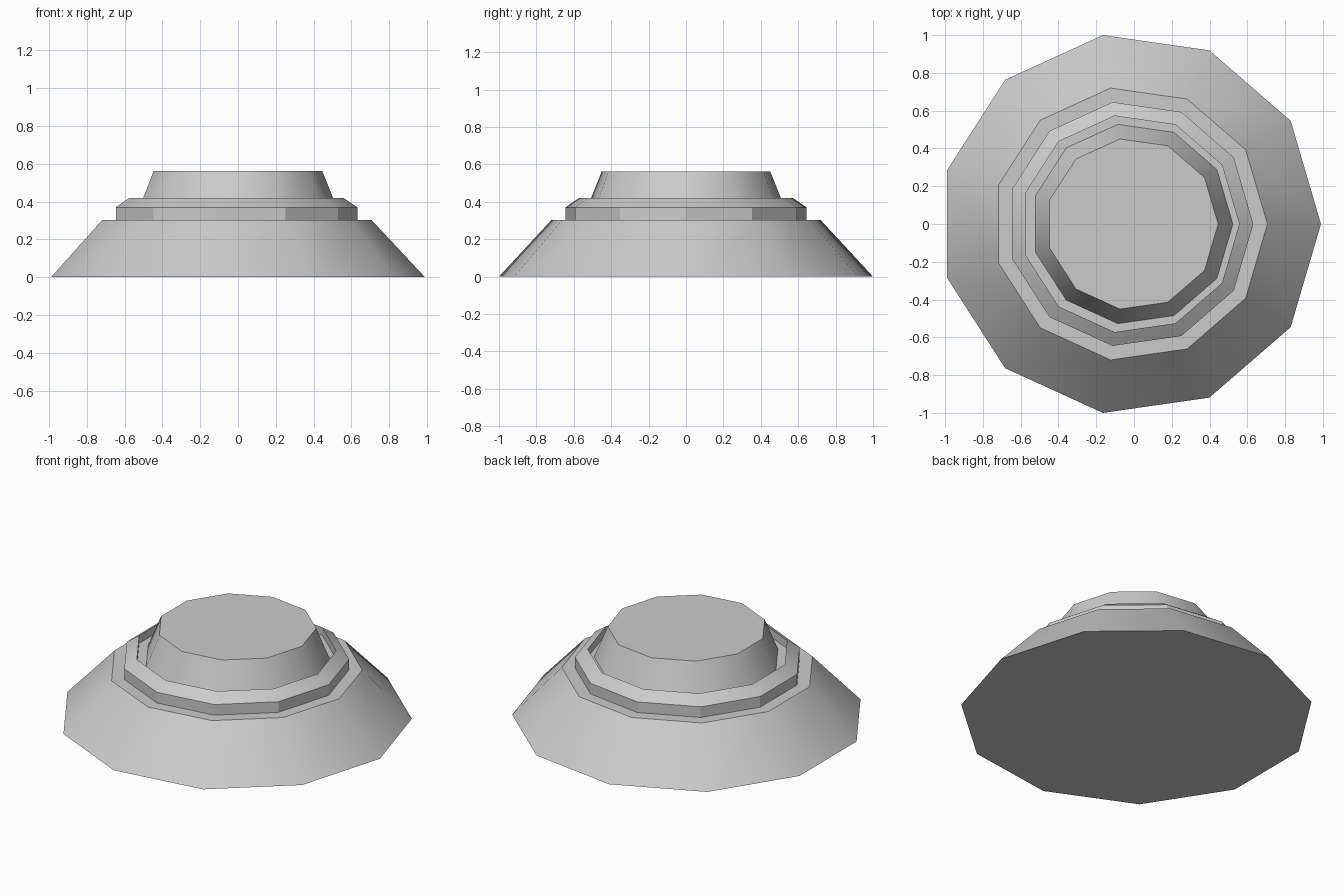
import bpy, bmesh, math

if "Cube" in bpy.data.objects:
    bpy.data.objects.remove(bpy.data.objects["Cube"])

SIDES = 11


def turned(name, profile, cx, cap_bottom=False):
    """Revolve (radius, z) points into an 11-sided part, closed on top."""
    bm = bmesh.new()
    rings = []
    for r, z in profile:
        ring = []
        for i in range(SIDES):
            a = 2 * math.pi * i / SIDES
            ring.append(bm.verts.new((cx + r * math.cos(a), r * math.sin(a), z)))
        rings.append(ring)
    for lo, hi in zip(rings, rings[1:]):
        for i in range(SIDES):
            j = (i + 1) % SIDES
            bm.faces.new((lo[i], lo[j], hi[j], hi[i]))
    bm.faces.new(rings[-1])
    if cap_bottom:
        bm.faces.new(rings[0][::-1])
    mesh = bpy.data.meshes.new(name)
    bm.to_mesh(mesh)
    bm.free()
    obj = bpy.data.objects.new(name, mesh)
    bpy.context.collection.objects.link(obj)
    # slopes shade smooth, upright facets stay flat
    bpy.ops.object.select_all(action='DESELECT')
    obj.select_set(True)
    bpy.context.view_layer.objects.active = obj
    bpy.ops.object.shade_smooth_by_angle(angle=math.radians(31.5))
    return obj


# wide sloping foot
turned("base_skirt", [(1.0103, 0), (0.727, 0.303)], -0.0205, cap_bottom=True)
# bevelled collar with a shallow recess inside
turned("collar", [(0.652, 0.303), (0.652, 0.37), (0.578, 0.42), (0.578, 0.37)], -0.0205)
# tapered button rising out of the recess
turned("top_button", [(0.533, 0.37), (0.455, 0.563)], -0.0095)
